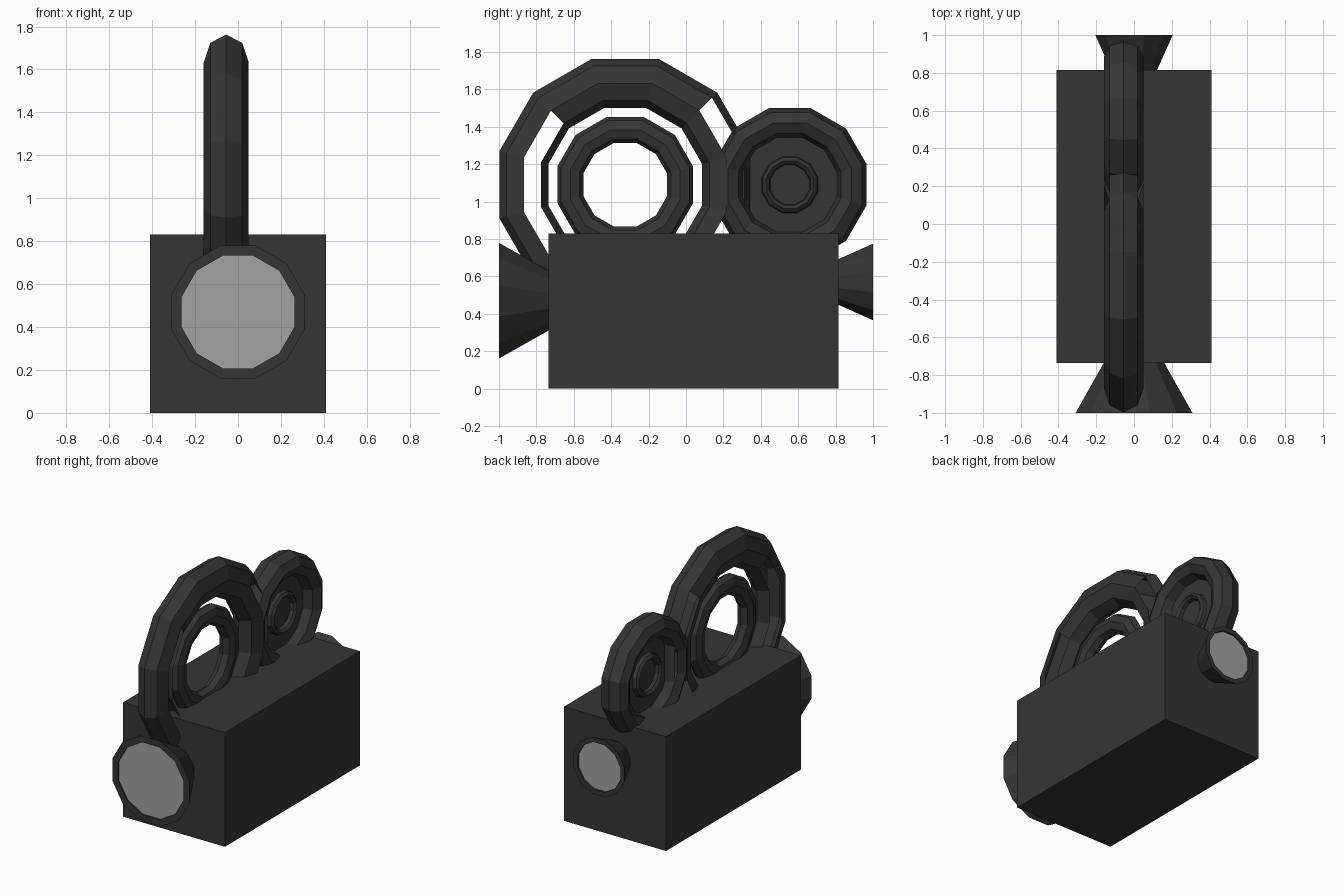
import bpy, bmesh, math

if "Cube" in bpy.data.objects:
    bpy.data.objects.remove(bpy.data.objects["Cube"])

SIDES = 12
REEL_X = -0.055


def material(name, rgb):
    m = bpy.data.materials.new(name)
    m.diffuse_color = (*rgb, 1.0)
    m.use_nodes = True
    m.node_tree.nodes["Principled BSDF"].inputs["Base Color"].default_value = m.diffuse_color
    return m


BLACK = material("dark grey casing", (0.036, 0.036, 0.036))
GLASS = material("pale grey glass", (0.36, 0.36, 0.36))


def finish(name, bm, *mats):
    bmesh.ops.recalc_face_normals(bm, faces=bm.faces[:])
    mesh = bpy.data.meshes.new(name)
    bm.to_mesh(mesh)
    bm.free()
    for m in mats:
        mesh.materials.append(m)
    ob = bpy.data.objects.new(name, mesh)
    bpy.context.collection.objects.link(ob)
    return ob


def angle(i):
    return math.radians(15 + 30 * i)


# Ring of a reel: elliptical eight-sided tube swept round twelve sides
def reel_ring(name, cy, cz, major, minor, half_width, skip=lambda i, j: False):
    bm = bmesh.new()
    rows = []
    for i in range(SIDES):
        a = angle(i)
        row = []
        for j in range(8):
            b = math.pi * j / 4
            r = major + minor * math.cos(b)
            row.append(bm.verts.new((REEL_X + half_width * math.sin(b),
                                     cy + r * math.cos(a), cz + r * math.sin(a))))
        rows.append(row)
    for i in range(SIDES):
        n = (i + 1) % SIDES
        for j in range(8):
            if not skip(i, j):
                k = (j + 1) % 8
                bm.faces.new((rows[i][j], rows[n][j], rows[n][k], rows[i][k]))
    return finish(name, bm, BLACK)


# Flared lens hood along y; the last profile ring is closed by the glass
def lens(name, cz, profile):
    bm = bmesh.new()
    rings = [[bm.verts.new((r * math.cos(angle(i)), y, cz + r * math.sin(angle(i))))
              for i in range(SIDES)] for y, r in profile]
    for a, b in zip(rings, rings[1:]):
        for i in range(SIDES):
            n = (i + 1) % SIDES
            bm.faces.new((a[i], a[n], b[n], b[i]))
    bm.faces.new(rings[0])
    bm.faces.new(rings[-1]).material_index = 1
    return finish(name, bm, BLACK, GLASS)


# Camera body
bm = bmesh.new()
bmesh.ops.create_cube(bm, size=1)
for v in bm.verts:
    v.co = (v.co.x * 0.82, 0.04 + v.co.y * 1.55, 0.415 + v.co.z * 0.83)
finish("camera_body", bm, BLACK)


# Openings in the large reel: inner strips at the front, outer strips at the back
def openings(i, j):
    front = i in (4, 5, 6) and j in (2, 5)
    back = i in (0, 10, 11) and j in (1, 6)
    return front or back


# Large front reel
reel_ring("large_reel_rim", -0.325, 1.09, 0.561, 0.135, 0.105, openings)
reel_ring("large_reel_hub", -0.325, 1.09, 0.304, 0.072, 0.055)

# Small rear reel with a solid web
reel_ring("small_reel_rim", 0.555, 1.09, 0.342, 0.083, 0.105)
reel_ring("small_reel_hub", 0.555, 1.09, 0.132, 0.026, 0.05)
bm = bmesh.new()
caps = [[bm.verts.new((REEL_X + dx, 0.555 + 0.275 * math.cos(angle(i)),
                       1.09 + 0.275 * math.sin(angle(i)))) for i in range(SIDES)]
        for dx in (-0.01, 0.01)]
for ring in caps:
    bm.faces.new(ring)
for i in range(SIDES):
    n = (i + 1) % SIDES
    bm.faces.new((caps[0][i], caps[0][n], caps[1][n], caps[1][i]))
finish("small_reel_web", bm, BLACK)

# Lens in front, eyepiece behind
lens("front_lens", 0.47, [(-0.70, 0.145), (-1.0, 0.32), (-1.0, 0.272), (-0.99, 0.272)])
lens("rear_eyepiece", 0.57, [(0.78, 0.11), (1.0, 0.212), (1.0, 0.178), (0.985, 0.178)])
